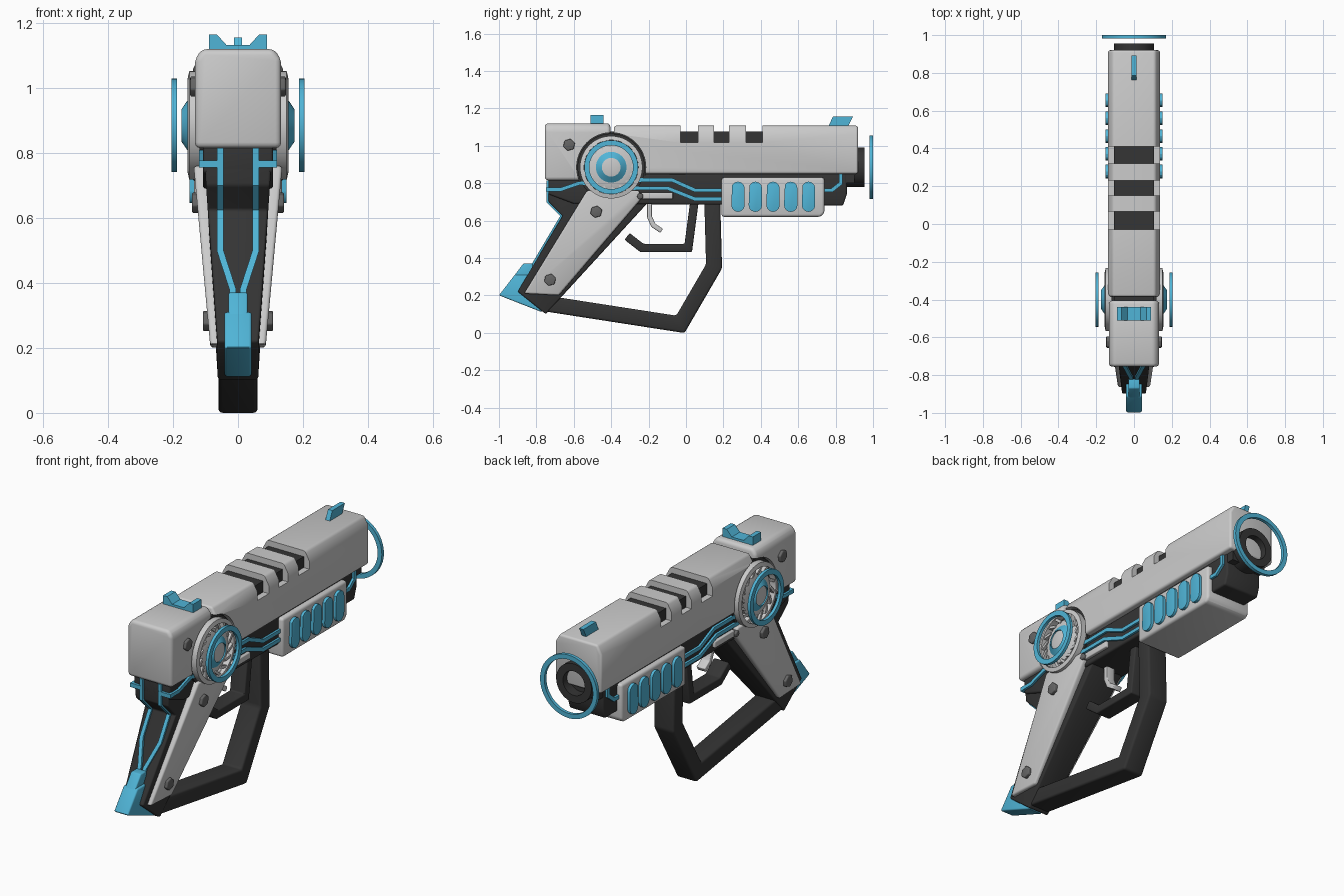
import bpy, bmesh
from math import sin, cos, pi, radians
from mathutils import Vector

if "Cube" in bpy.data.objects:
    bpy.data.objects.remove(bpy.data.objects["Cube"])

def mat(name, col):
    m = bpy.data.materials.new(name)
    m.diffuse_color = (*col, 1)
    m.use_nodes = True
    m.node_tree.nodes["Principled BSDF"].inputs["Base Color"].default_value = m.diffuse_color
    return m

DARK = mat("dark", (0.035, 0.035, 0.035))
CYAN = mat("cyan", (0.08, 0.46, 0.68))
STEEL = mat("steel", (0.13, 0.13, 0.13))

def side(a, b, d):          # profile in (y, z), depth along x
    return (d, a, b)

def along(a, b, d):         # profile in (x, z), depth along y
    return (a, d, b)

def finish(name, bm, m, bevel, mirror):
    bmesh.ops.recalc_face_normals(bm, faces=bm.faces)
    if bevel:
        es = [e for e in bm.edges if e.calc_face_angle(0) > radians(30)]
        bmesh.ops.bevel(bm, geom=es, offset=bevel, segments=3, profile=0.5,
                        affect='EDGES', clamp_overlap=True)
    me = bpy.data.meshes.new(name)
    bm.to_mesh(me)
    bm.free()
    ob = bpy.data.objects.new(name, me)
    bpy.context.collection.objects.link(ob)
    if m:
        me.materials.append(m)
    if mirror:
        ob.modifiers.new("mirror", 'MIRROR')
    return ob

def prism(name, pts, lo, hi, m=None, bevel=0, mirror=False, place=side):
    bm = bmesh.new()
    A = [bm.verts.new(place(a, b, lo)) for a, b in pts]
    B = [bm.verts.new(place(a, b, hi)) for a, b in pts]
    n = len(pts)
    bm.faces.new(A)
    bm.faces.new(B[::-1])
    for i in range(n):
        bm.faces.new((A[i], A[(i+1) % n], B[(i+1) % n], B[i]))
    return finish(name, bm, m, bevel, mirror)

def rect(a0, b0, a1, b1):
    return [(a0, b0), (a1, b0), (a1, b1), (a0, b1)]

def ribbon(name, pts, w, lo, hi, m=None, bevel=0, mirror=False, place=side):
    """Mitred strip of width w along a polyline."""
    P = [Vector(p) for p in pts]
    bm = bmesh.new()
    rows = []
    for i, p in enumerate(P):
        d1 = (P[i] - P[i-1]).normalized() if i else (P[1] - P[0]).normalized()
        d2 = (P[i+1] - P[i]).normalized() if i < len(P)-1 else d1
        t = (d1 + d2).normalized()
        o = Vector((-t.y, t.x)) * (w / 2 / max(t.dot(d1), 0.4))
        L, R = p + o, p - o
        rows.append([bm.verts.new(place(q.x, q.y, d))
                     for q, d in ((L, lo), (R, lo), (R, hi), (L, hi))])
    for r, s in zip(rows, rows[1:]):
        for k in range(4):
            bm.faces.new((r[k], r[(k+1) % 4], s[(k+1) % 4], s[k]))
    bm.faces.new(rows[0])
    bm.faces.new(rows[-1][::-1])
    return finish(name, bm, m, bevel, mirror)

def lathe(name, prof, c, m=None, n=48, axis='x', mirror=False):
    """Closed loop of (radius, depth) turned round the x or y axis."""
    bm = bmesh.new()
    rings = []
    for i in range(n):
        a = 2 * pi * i / n
        row = []
        for r, d in prof:
            u, v = c[0] + r * cos(a), c[1] + r * sin(a)
            row.append(bm.verts.new((d, u, v) if axis == 'x' else (u, d, v)))
        rings.append(row)
    k = len(prof)
    for i in range(n):
        p, q = rings[i], rings[(i+1) % n]
        for j in range(k):
            bm.faces.new((p[j], q[j], q[(j+1) % k], p[(j+1) % k]))
    bmesh.ops.remove_doubles(bm, verts=bm.verts, dist=1e-5)
    return finish(name, bm, m, 0, mirror)

def circle(c, r, n, ph=0):
    return [(c[0] + r*cos(2*pi*i/n + ph), c[1] + r*sin(2*pi*i/n + ph)) for i in range(n)]

WHEEL = (-0.40, 0.885)

# upper shells: slide and rear block, cut by notches and wheel recess
slide = prism("slide", [(-.138, .85), (.138, .85), (.138, 1.06), (.112, 1.107),
                        (-.112, 1.107), (-.138, 1.06)], -.385, .92, None, .012, place=along)
rear = prism("rear_block", [(-.133, .815), (.133, .815), (.133, 1.09), (.11, 1.12),
                            (-.11, 1.12), (-.133, 1.09)], -.755, -.405, None, .018, place=along)
cuts = [prism("notch_cutter", rect(a, 1.016, b, 1.3), -.3, .3)
        for a, b in ((-.03, .065), (.15, .23), (.32, .41))]
cuts.append(prism("wheel_cutter", circle(WHEEL, .185, 48), -.3, .3))
for ob in (slide, rear):
    for c in cuts:
        if ob is rear and c is not cuts[-1]:
            continue
        md = ob.modifiers.new("cut", 'BOOLEAN')
        md.operation, md.solver, md.object = 'DIFFERENCE', 'EXACT', c
        bpy.context.view_layer.objects.active = ob
        bpy.ops.object.modifier_apply(modifier=md.name)
for c in cuts:
    bpy.data.objects.remove(c)

# dark frame, inner core, barrel and muzzle ring
prism("inner_core", rect(-.70, .80, .90, 1.075), -.105, .105, DARK)
prism("frame", [(-.735, .84), (-.735, .74), (-.6, .69), (.84, .68), (.86, .74), (.86, .86)],
      -.108, .108, DARK, .01)
lathe("barrel", [(0, .80), (.105, .80), (.105, .955), (.065, .955), (.065, .85), (0, .85)],
      (0, .885), DARK, axis='y')
lathe("muzzle_ring", [(.17, .982), (.17, 1), (.145, 1), (.145, .982)], (0, .885), CYAN, axis='y')

# front housing with capsule lights
prism("front_housing", [(.19, .83), (.19, .62), (.72, .62), (.74, .64), (.74, .83)],
      -.135, .135, None, .015)
for y in (.278, .371, .465, .56, .655):
    cap = [(y + .036*cos(a), (.772 if a < pi else .682) + .036*sin(a))
           for a in [pi*k/6 for k in range(7)] + [pi + 1e-4 + pi*k/6 for k in range(7)]]
    prism("capsule_light", cap, .11, .15, CYAN, .012, True)

# grip
def hw(z):
    return .062 + max(0, min(1, (z - .2) / .6)) * .044

def core(a, b, d):
    return (d * hw(b), a, b)

def panel(a, b, d):
    return (hw(b) - .01 if d == 0 else .085 + (b - .2) * .092, a, b)

prism("grip_core", [(-.735, .83), (-.735, .70), (-.66, .625), (-.90, .22), (-.75, .10),
                    (-.20, .70), (-.20, .83)], -1, 1, DARK, .008, place=core)
prism("grip_panel", [(-.866, .21), (-.68, .20), (-.24, .715), (-.25, .76), (-.53, .76)],
      0, 1, None, .01, True, place=panel)
prism("grip_base", [(-1.0, .20), (-.915, .31), (-.84, .31), (-.77, .11)], -.042, .042, CYAN, .008)
prism("grip_base_neck", [(-.93, .29), (-.87, .37), (-.82, .37), (-.82, .29)],
      -.03, .03, CYAN, .006)

# glowing strips on the grip back
def back(x, z, d):
    y = -.735 if z > .70 else (-.735 + (.70 - z) if z > .625 else -.66 - (.625 - z) * .593)
    return (x, y + d, z)

ribbon("back_strip", [(.055, .815), (.055, .70), (.055, .625), (.055, .50), (.016, .38), (.016, .34)],
       .02, -.012, .02, CYAN, 0, True, place=back)
prism("back_link", rect(.05, .755, .12, .777), -.748, -.72, CYAN, 0, True, place=along)

# glowing strips on the sides
for pts in ([(-.745, .766), (-.67, .766), (-.57, .80), (-.40, .80)],
            [(-.30, .817), (-.075, .817), (.048, .762), (.20, .762)],
            [(-.30, .772), (-.095, .772), (.048, .715), (.20, .715)],
            [(.73, .762), (.78, .762), (.828, .80), (.828, .85)]):
    ribbon("side_strip", pts, .02, .10, .12, CYAN, 0, True)

# side wheels: hub, cage ring, twisted struts, floating ring
lathe("wheel_back", [(0, .09), (.18, .09), (.18, .118), (0, .118)], WHEEL, DARK, mirror=True)
lathe("wheel_hub", [(0, .11), (.118, .11), (.118, .14), (.085, .15), (0, .15)], WHEEL, mirror=True)
lathe("wheel_glow", [(.082, .145), (.082, .152), (.05, .174), (.05, .145)], WHEEL, CYAN, mirror=True)
lathe("wheel_center", [(0, .14), (.05, .14), (.05, .166), (.03, .17), (0, .17)], WHEEL, mirror=True)
lathe("wheel_cage", [(.167, .11), (.167, .15), (.145, .155), (.145, .11)], WHEEL, mirror=True)
lathe("wheel_ring", [(.144, .188), (.144, .204), (.117, .204), (.117, .188)], WHEEL, CYAN, mirror=True)
for k in range(16):
    a = 2 * pi * k / 16
    ribbon("wheel_strut", [(WHEEL[0] + r*cos(t), WHEEL[1] + r*sin(t))
                           for r, t in ((.11, a), (.155, a + .3))], .014, .115, .148, mirror=True)

# trigger, trigger guard and fore guard
ribbon("trigger", [(-.195, .70), (-.195, .62), (-.175, .575), (-.13, .545)], .026, -.025, .025, None, .004)
ribbon("trigger_guard", [(-.315, .515), (-.235, .453), (.012, .453), (.045, .70)],
       .045, -.045, .045, DARK, .007)
ribbon("fore_guard", [(.14, .72), (.15, .355), (-.03, .045), (-.74, .155)],
       .085, -.06, .06, DARK, .012)
prism("frame_rail", rect(-.24, .715, -.07, .75), .10, .125, None, .005, True)

# hex bolts
for y, z, x in ((-.625, 1.005, .147), (-.48, .647, .142), (-.727, .283, .108), (-.245, .73, .138)):
    r = .033 if y < -.3 else .018
    prism("hex_bolt", circle((y, z), r, 6, .3), x - .035, x, STEEL, .005, True)

# sights
prism("rear_sight", [(-.09, 1.11), (.09, 1.11), (.09, 1.165), (.065, 1.165), (.035, 1.132),
                     (-.035, 1.132), (-.065, 1.165), (-.09, 1.165)], -.51, -.44, CYAN, place=along)
prism("front_sight", [(.76, 1.10), (.785, 1.155), (.892, 1.155), (.865, 1.10)], -.013, .013, CYAN)

# smooth shading with sharp edges kept
for ob in bpy.context.scene.objects:
    ob.select_set(True)
bpy.context.view_layer.objects.active = slide
bpy.ops.object.shade_smooth_by_angle(angle=radians(32))
